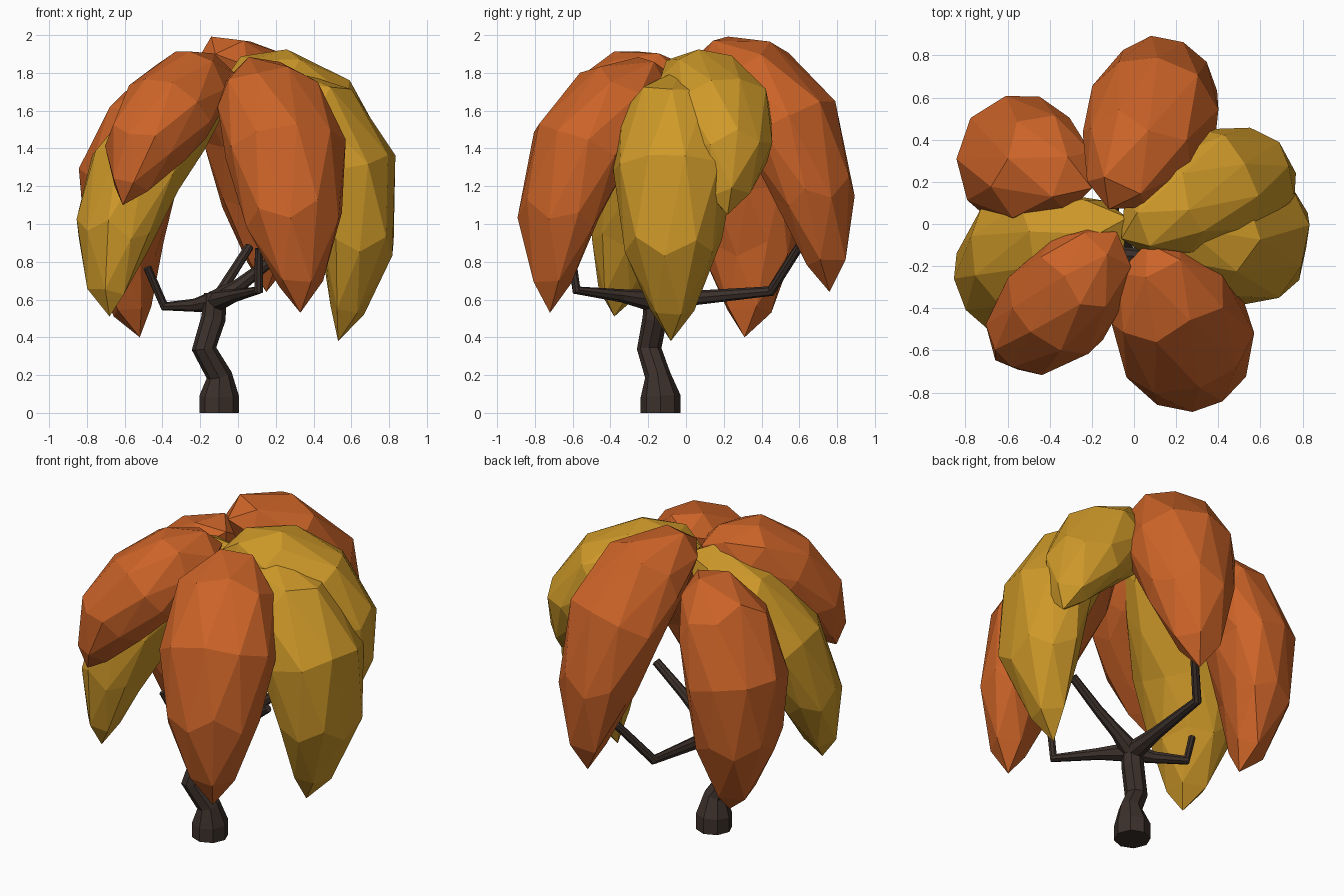
import bpy
import bmesh
import math
import random
from mathutils import Vector

random.seed(4)
cube = bpy.data.objects.get("Cube")
if cube:
    bpy.data.objects.remove(cube, do_unlink=True)


def material(name, rgb):
    mat = bpy.data.materials.new(name)
    mat.use_nodes = True
    color = (*rgb, 1)
    mat.diffuse_color = color
    bsdf = mat.node_tree.nodes["Principled BSDF"]
    bsdf.inputs["Base Color"].default_value = color
    bsdf.inputs["Roughness"].default_value = 0.9
    return mat


orange = material("autumn orange", (0.60, 0.125, 0.021))
yellow = material("autumn yellow", (0.62, 0.32, 0.022))
bark = material("dark bark", (0.045, 0.030, 0.024))


def leaf_clump(name, mat, root, middle, tip, width, outer, inner=0.22):
    """Bend a low-poly sphere along a drooping arc that narrows to its tip."""
    root, middle, tip = Vector(root), Vector(middle), Vector(tip)
    control = 2 * middle - (root + tip) / 2
    outward = Vector((tip.x - root.x, tip.y - root.y, 0)).normalized()
    side = Vector((-outward.y, outward.x, 0))

    bm = bmesh.new()
    bmesh.ops.create_icosphere(bm, subdivisions=2, radius=1)
    twist = random.uniform(0, math.pi)
    for v in bm.verts:
        x, y, z = v.co
        x, y = (x * math.cos(twist) - y * math.sin(twist),
                x * math.sin(twist) + y * math.cos(twist))
        t = (1 - z) / 2
        centre = (1 - t) ** 2 * root + 2 * t * (1 - t) * control + t * t * tip
        tangent = ((1 - t) * (control - root) + t * (tip - control)).normalized()
        normal = side.cross(tangent).normalized()
        if normal.dot(outward + Vector((0, 0, 1))) < 0:
            normal = -normal
        taper = 1 - 1.4 * max(0, t - 0.5) ** 2
        depth = outer if y > 0 else inner
        v.co = centre + taper * (side * x * width + normal * y * depth)
        if 0.02 < t < 0.98:
            v.co += Vector([random.uniform(-0.012, 0.012) for _ in range(3)])
    bmesh.ops.recalc_face_normals(bm, faces=bm.faces)
    mesh = bpy.data.meshes.new(name)
    bm.to_mesh(mesh)
    bm.free()
    mesh.materials.append(mat)
    obj = bpy.data.objects.new(name, mesh)
    bpy.context.collection.objects.link(obj)


def limb(name, points):
    """Tapered eight-sided tube through (x, y, z, radius) points."""
    curve = bpy.data.curves.new(name, "CURVE")
    curve.dimensions = "3D"
    curve.bevel_depth = 1
    curve.bevel_resolution = 2
    curve.use_fill_caps = True
    spline = curve.splines.new("POLY")
    spline.points.add(len(points) - 1)
    for p, (x, y, z, r) in zip(spline.points, points):
        p.co = (x, y, z, 1)
        p.radius = r
    curve.materials.append(bark)
    obj = bpy.data.objects.new(name, curve)
    bpy.context.collection.objects.link(obj)
    bpy.ops.object.select_all(action="DESELECT")
    obj.select_set(True)
    bpy.context.view_layer.objects.active = obj
    bpy.ops.object.convert(target="MESH")
    bpy.ops.object.shade_flat()


# Foliage clumps
leaf_clump("front_clump", orange, (0.06, -0.09, 1.8), (0.24, -0.54, 1.39),
           (0.33, -0.72, 0.53), 0.34, 0.28)
leaf_clump("front_right_clump", orange, (-0.08, -0.04, 1.8), (-0.37, -0.4, 1.58),
           (-0.61, -0.62, 1.1), 0.27, 0.26)
leaf_clump("left_clump", yellow, (0.08, 0.0, 1.75), (0.56, -0.07, 1.27),
           (0.53, -0.08, 0.38), 0.33, 0.28)
leaf_clump("upper_left_clump", yellow, (-0.06, -0.07, 1.78), (0.4, 0.18, 1.58),
           (0.71, 0.22, 1.05), 0.29, 0.25)
leaf_clump("back_clump", orange, (-0.12, 0.07, 1.9), (0.1, 0.53, 1.5),
           (0.15, 0.76, 0.64), 0.32, 0.29)
leaf_clump("back_right_clump", orange, (-0.2, 0.17, 1.76), (-0.56, 0.31, 1.23),
           (-0.52, 0.31, 0.4), 0.32, 0.28)
leaf_clump("right_clump", yellow, (-0.03, 0.03, 1.77), (-0.54, -0.18, 1.27),
           (-0.68, -0.38, 0.51), 0.31, 0.25)

# Crooked trunk with a flared foot
limb("trunk", [(-0.1, -0.135, 0, 0.105), (-0.1, -0.135, 0.09, 0.105),
               (-0.1, -0.15, 0.2, 0.068), (-0.18, -0.195, 0.34, 0.065),
               (-0.13, -0.165, 0.5, 0.065), (-0.12, -0.16, 0.63, 0.06)])

# Branches spreading from the trunk top
hub = (-0.12, -0.16, 0.59, 0.06)
branches = {
    "right_branch": [(-0.23, -0.1, 0.57, 0.035), (-0.39, 0.0, 0.565, 0.026),
                     (-0.48, -0.06, 0.77, 0.022)],
    "front_branch": [(-0.02, -0.34, 0.62, 0.035), (0.11, -0.58, 0.65, 0.026),
                     (0.11, -0.61, 0.87, 0.022)],
    "back_branch": [(-0.11, 0.06, 0.61, 0.038), (-0.09, 0.45, 0.645, 0.028),
                    (0.06, 0.6, 0.88, 0.024)],
    "left_branch": [(0.0, -0.15, 0.67, 0.038), (0.13, -0.16, 0.77, 0.03),
                    (0.32, -0.16, 0.92, 0.025)],
}
for name, points in branches.items():
    limb(name, [hub] + points)
